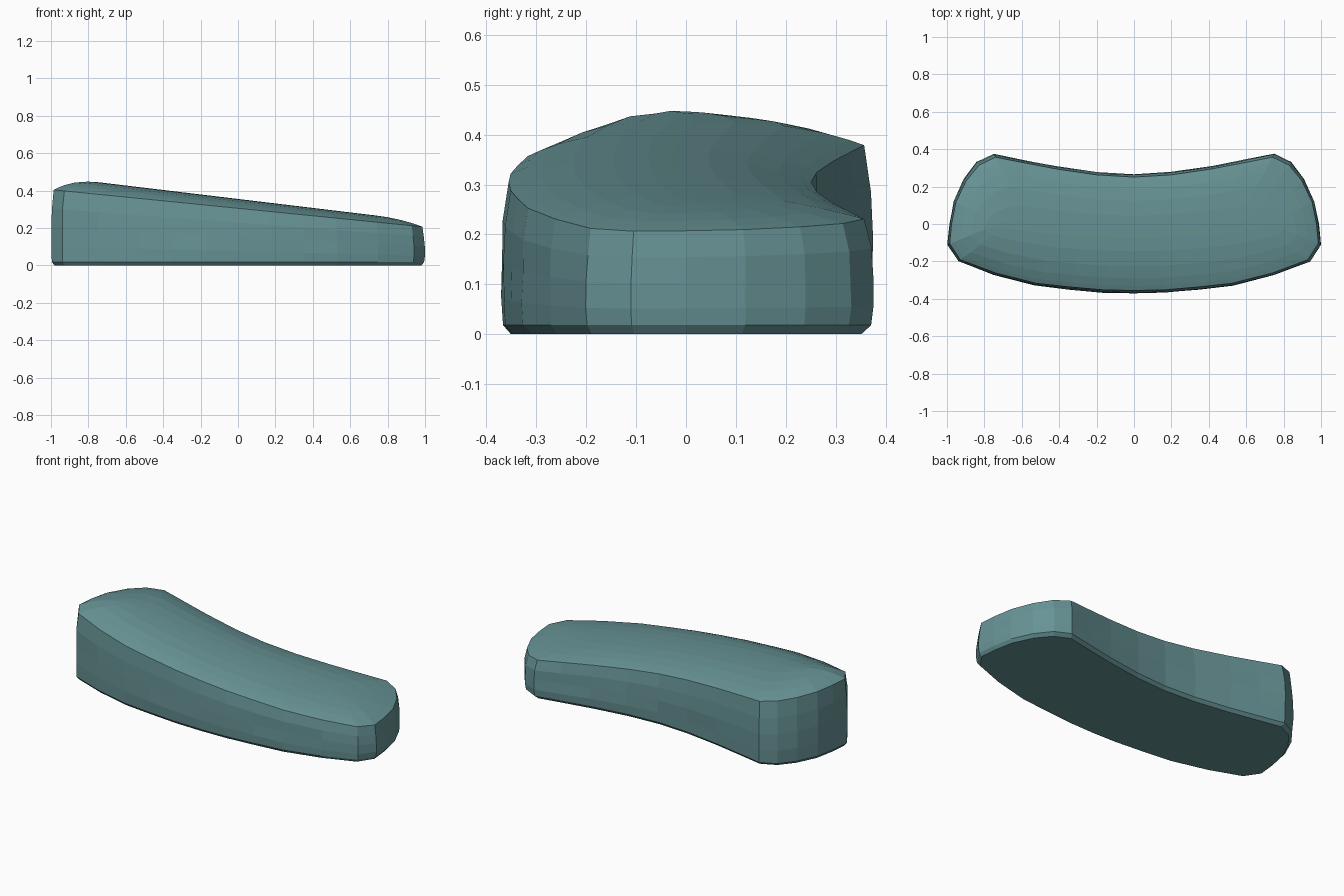
import bpy, bmesh, random

random.seed(4)
cube = bpy.data.objects.get("Cube")
if cube:
    bpy.data.objects.remove(cube)

# Material
teal = bpy.data.materials.new("dusty teal")
teal.use_nodes = True
colour = (0.135, 0.29, 0.3, 1)
teal.diffuse_color = colour
teal.node_tree.nodes["Principled BSDF"].inputs["Base Color"].default_value = colour

# Kidney outline: one half from front centre to back centre, then mirrored
half = [(0, -.37), (.17, -.366), (.35, -.35), (.53, -.33), (.75, -.273), (.94, -.2),
        (.998, -.11), (.988, 0), (.965, .12), (.91, .24), (.84, .33), (.75, .375),
        (.6, .345), (.42, .31), (.2, .277), (0, .265)]
outline = half + [(-x, y) for x, y in reversed(half[1:-1])]


def toward_spine(p, t):
    """Move an outline point part of the way to the curved centre line."""
    sx = .72 * p[0]
    sy = -.05 + .1 * sx * sx
    return p[0] + (sx - p[0]) * t, p[1] + (sy - p[1]) * t


def edge_height(x):
    return .305 - .1 * x


bm = bmesh.new()
rings = []


def add_ring(t, height, wobble=0):
    ring = []
    for p in outline:
        x, y = toward_spine(p, t + random.uniform(-wobble, wobble))
        ring.append(bm.verts.new((x, y, height(x))))
    rings.append(ring)


# Base bevel and slightly uneven walls
add_ring(.06, lambda x: 0)
add_ring(.01, lambda x: .018)
for part, t in ((.25, 0), (.5, .005), (.75, .012)):
    add_ring(t, lambda x: part * edge_height(x), .008)

# Rounded sloping top
for t in (.045, .12, .25, .45, .7, .92):
    rise = 1 - (1 - (t - .045) / .955) ** 2.5
    add_ring(t, lambda x: edge_height(x) + (.05 - .02 * x) * rise)

# Skin the rings and close both ends
n = len(outline)
for low, high in zip(rings, rings[1:]):
    for i in range(n):
        j = (i + 1) % n
        bm.faces.new((low[i], low[j], high[j], high[i]))
bm.faces.new(list(reversed(rings[0])))
crown = bm.faces.new(rings[-1])
bmesh.ops.triangulate(bm, faces=[crown])
bmesh.ops.recalc_face_normals(bm, faces=bm.faces)

mesh = bpy.data.meshes.new("wedge_cushion")
bm.to_mesh(mesh)
bm.free()
mesh.materials.append(teal)
cushion = bpy.data.objects.new("wedge_cushion", mesh)
bpy.context.collection.objects.link(cushion)
